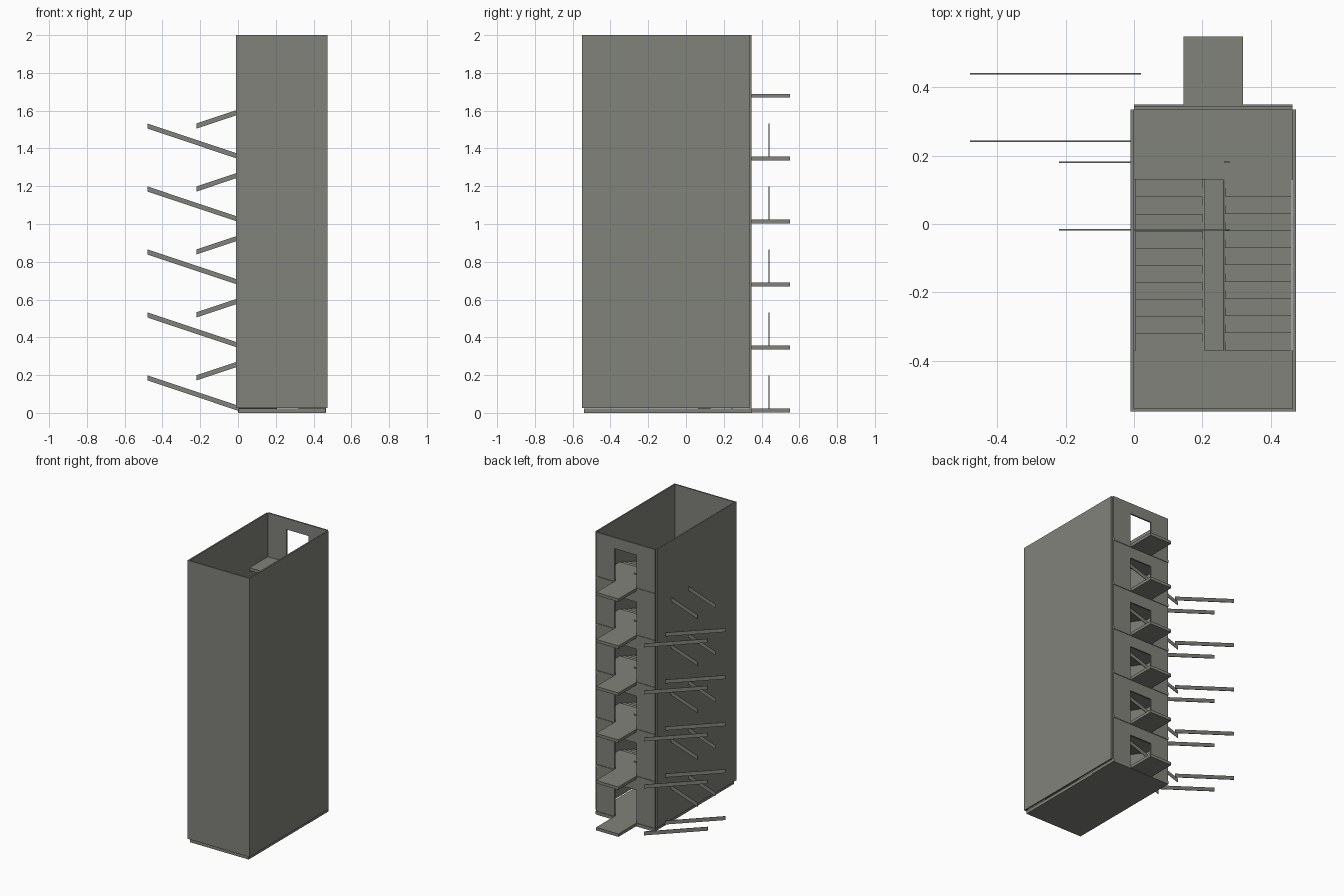
import bpy, bmesh

if "Cube" in bpy.data.objects:
    bpy.data.objects.remove(bpy.data.objects["Cube"])

# Single warm grey for the whole tower
grey = bpy.data.materials.new("warm_grey")
grey.diffuse_color = (0.22, 0.225, 0.195, 1)
grey.use_nodes = True
grey.node_tree.nodes["Principled BSDF"].inputs["Base Color"].default_value = grey.diffuse_color

STOREY = 0.3333
HALF = STOREY / 2
FLOORS = [0.022 + STOREY * i for i in range(6)]
STEPS = 10
FRONT_Y, BACK_Y = -0.37, 0.13      # ends of the stair flights


def finish(name, bm):
    bmesh.ops.recalc_face_normals(bm, faces=bm.faces)
    mesh = bpy.data.meshes.new(name)
    bm.to_mesh(mesh)
    bm.free()
    mesh.materials.append(grey)
    obj = bpy.data.objects.new(name, mesh)
    bpy.context.collection.objects.link(obj)
    return obj


def prism(name, points, offset):
    """Extrude a closed outline of 3D points by an offset."""
    bm = bmesh.new()
    face = bm.faces.new([bm.verts.new(p) for p in points])
    res = bmesh.ops.extrude_face_region(bm, geom=[face])
    verts = [g for g in res["geom"] if isinstance(g, bmesh.types.BMVert)]
    bmesh.ops.translate(bm, verts=verts, vec=offset)
    return finish(name, bm)


def slab(name, outline, z0, z1):
    return prism(name, [(x, y, z0) for x, y in outline], (0, 0, z1 - z0))


def rect(x0, x1, y0, y1):
    return [(x0, y0), (x1, y0), (x1, y1), (x0, y1)]


def sloped_bar_x(name, x0, x1, y, z0, z1, h=0.027, t=0.004):
    pts = [(x0, y, z0), (x1, y, z1), (x1, y, z1 + h), (x0, y, z0 + h)]
    return prism(name, pts, (0, t, 0))


def flight(name, x0, x1, z, y_start, y_end):
    """Saw-tooth stair with a sloping underside, rising from y_start to y_end."""
    run, rise = (y_end - y_start) / STEPS, HALF / STEPS
    pts = [(x0, y_start, z - 0.02)]
    for i in range(STEPS):
        y = y_start + run * i
        pts += [(x0, y, z + rise * (i + 1)), (x0, y + run, z + rise * (i + 1))]
    pts.append((x0, y_end, z + HALF - 0.02))
    return prism(name, pts, (x1 - x0, 0, 0))


def stringer(name, x, z, y0, y1):
    pts = [(x, y0, z - 0.02), (x, y1, z + HALF - 0.02),
           (x, y1, z + HALF + 0.004), (x, y0, z + 0.004)]
    return prism(name, pts, (0.006, 0, 0))


# Outer shell: three walls, open at the back and the top
slab("outer_walls", [(-0.01, 0.335), (-0.01, -0.55), (0.475, -0.55), (0.475, 0.335),
                     (0.465, 0.335), (0.465, -0.54), (0.0, -0.54), (0.0, 0.335)], 0.025, 2.0)

# Ground slab
slab("ground_slab", rect(0.002, 0.462, -0.54, 0.35), 0, 0.022)

for i, f in enumerate(FLOORS):
    # Back landing with the balcony tongue that passes through the doorway
    slab(f"landing_{i}", [(0.0, BACK_Y), (0.465, BACK_Y), (0.465, 0.35), (0.32, 0.35),
                          (0.32, 0.55), (0.145, 0.55), (0.145, 0.35), (0.0, 0.35)],
         f - 0.02, f + 0.001)
    # Back wall panel with a doorway
    top = FLOORS[i + 1] - 0.02 if i < 5 else 2.0
    outline = [(0.0, f), (0.145, f), (0.145, f + 0.233), (0.32, f + 0.233),
               (0.32, f), (0.465, f), (0.465, top), (0.0, top)]
    prism(f"back_wall_{i}", [(x, 0.335, z) for x, z in outline], (0, 0.011, 0))

for i, f in enumerate(FLOORS[:5]):
    mid = f + HALF
    slab(f"half_landing_{i}", rect(0.0, 0.465, -0.54, FRONT_Y), mid - 0.02, mid)
    # Flights: left climbs to the front, right climbs back to the next floor
    flight(f"lower_flight_{i}", 0.004, 0.2, f, BACK_Y, FRONT_Y)
    flight(f"upper_flight_{i}", 0.267, 0.462, mid, FRONT_Y, BACK_Y)
    stringer(f"lower_stringer_{i}", 0.2, f, BACK_Y, FRONT_Y)
    stringer(f"upper_stringer_{i}", 0.261, mid, FRONT_Y, BACK_Y)
    # Crosswise rails poking through the left wall
    for j, y in enumerate((0.241, 0.438)):
        sloped_bar_x(f"long_rail_{i}_{j}", -0.48, 0.02, y, f + 0.15, f - 0.017)
    for j, y in enumerate((-0.019, 0.179)):
        sloped_bar_x(f"short_rail_{i}_{j}", -0.22, 0.28, y, f + 0.15, f + 0.317)
